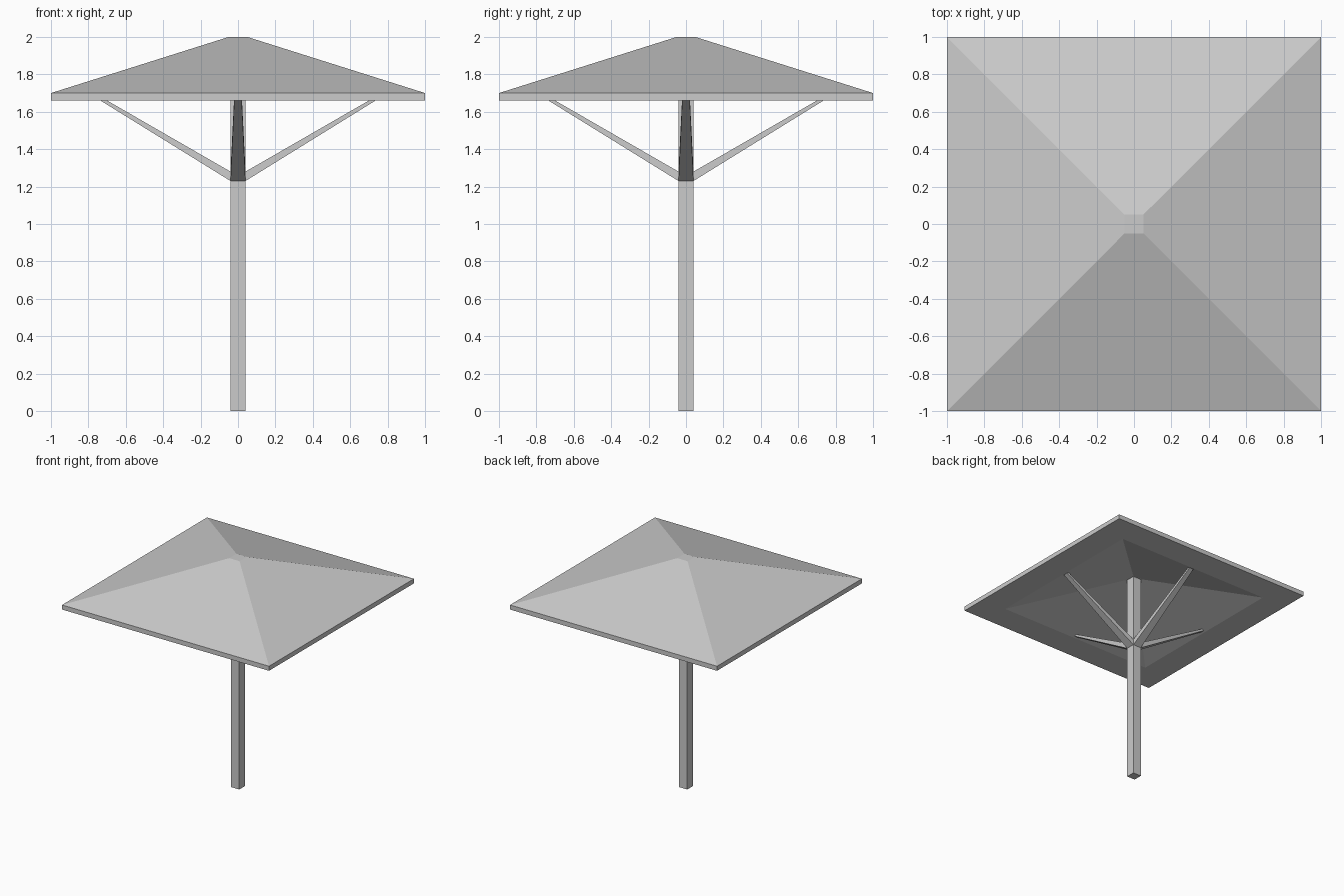
import bpy
import math
from mathutils import Matrix

if "Cube" in bpy.data.objects:
    bpy.data.objects.remove(bpy.data.objects["Cube"])


def make(name, verts, faces):
    mesh = bpy.data.meshes.new(name)
    mesh.from_pydata(verts, [], faces)
    obj = bpy.data.objects.new(name, mesh)
    bpy.context.collection.objects.link(obj)
    return obj


def loft(name, rings):
    """Square rings (half width, height) joined bottom to top, capped at both ends."""
    corners = [(-1, -1), (1, -1), (1, 1), (-1, 1)]
    verts = [(x * r, y * r, z) for r, z in rings for x, y in corners]
    faces = [(4 * k + i, 4 * k + (i + 1) % 4, 4 * k + 4 + (i + 1) % 4, 4 * k + 4 + i)
             for k in range(len(rings) - 1) for i in range(4)]
    n = len(verts)
    faces += [(3, 2, 1, 0), (n - 4, n - 3, n - 2, n - 1)]
    return make(name, verts, faces)


# Central post
loft("post", [(0.04, 0), (0.04, 1.89)])

# Canopy: sloped ceiling, flat underside border, thin rim, sloped roof
canopy = loft("canopy", [(0.05, 1.885), (0.76, 1.66), (1, 1.66), (1, 1.70), (0.05, 2.0)])

# Tapered braces from the post to each side of the canopy
for i, side in enumerate(("right", "back", "left", "front")):
    profile = [(0.04, 0.04, 1.23), (0.04, 0.04, 1.28),
               (0.75, 0.02, 1.689), (0.75, 0.02, 1.669)]
    verts = [(x, s * w, z) for s in (-1, 1) for x, w, z in profile]
    faces = [(3, 2, 1, 0), (4, 5, 6, 7)] + [
        (k, (k + 1) % 4, (k + 1) % 4 + 4, k + 4) for k in range(4)]
    brace = make(side + "_brace", verts, faces)
    brace.data.transform(Matrix.Rotation(i * math.pi / 2, 4, 'Z'))
    brace.data.flip_normals()
